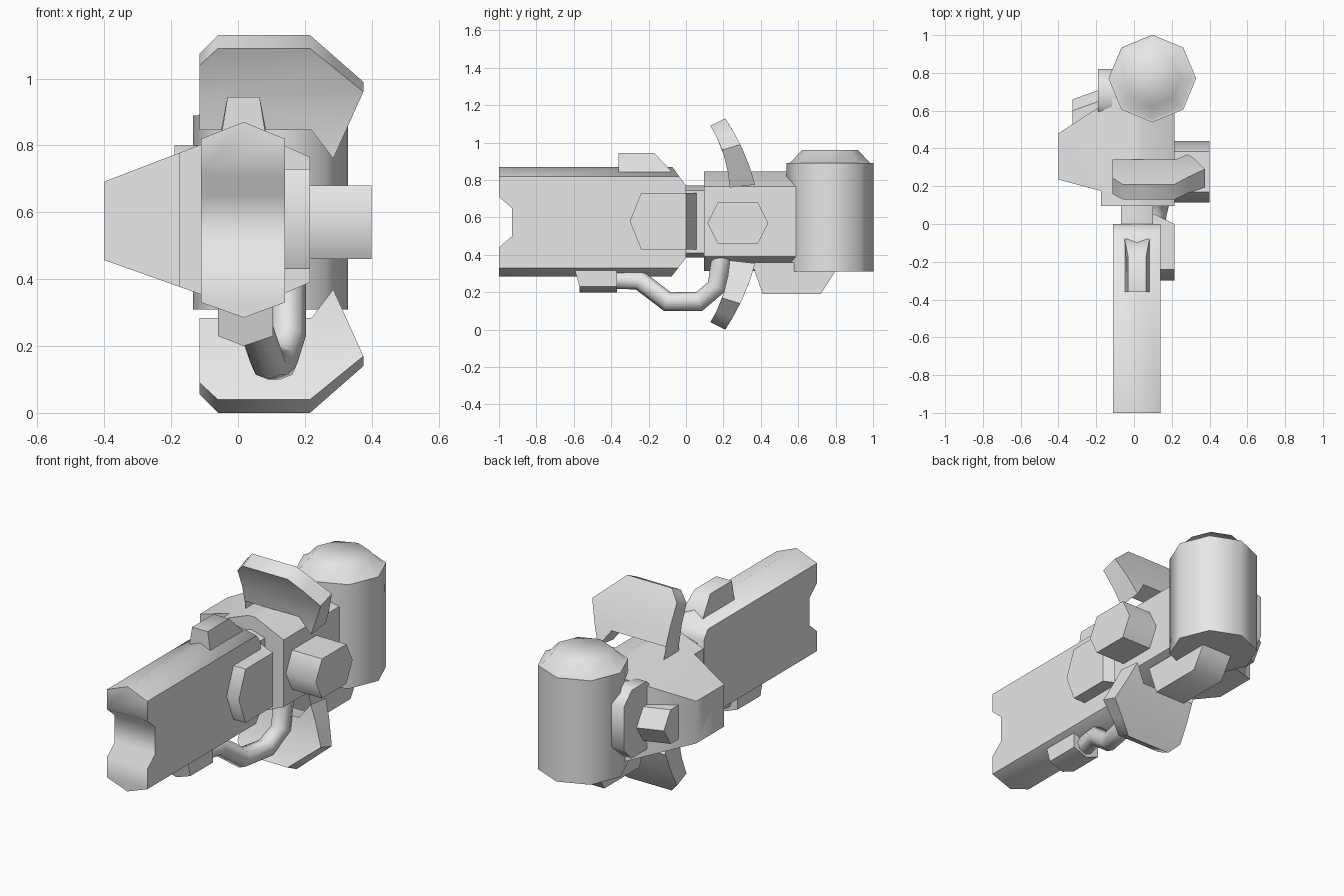
import bpy, bmesh, math
from mathutils import Vector

cube = bpy.data.objects.get("Cube")
if cube:
    bpy.data.objects.remove(cube, do_unlink=True)

grey = bpy.data.materials.new("light_grey")
grey.use_nodes = True
grey.diffuse_color = (0.8, 0.8, 0.8, 1)
grey.node_tree.nodes["Principled BSDF"].inputs["Base Color"].default_value = (0.8, 0.8, 0.8, 1)


def add_object(name, bm):
    bmesh.ops.recalc_face_normals(bm, faces=bm.faces)
    mesh = bpy.data.meshes.new(name)
    bm.to_mesh(mesh)
    bm.free()
    mesh.materials.append(grey)
    ob = bpy.data.objects.new(name, mesh)
    bpy.context.collection.objects.link(ob)
    return ob


def prism(name, profile, axis, lo, hi, shape=None):
    """Extrude a 2D profile along an axis; shape may then move each vertex."""
    bm = bmesh.new()
    rings = []
    for d in (lo, hi):
        ring = []
        for a, b in profile:
            co = [a, b]
            co.insert(axis, d)
            ring.append(bm.verts.new(co))
        rings.append(ring)
        bm.faces.new(ring)
    n = len(profile)
    for i in range(n):
        j = (i + 1) % n
        bm.faces.new((rings[0][i], rings[0][j], rings[1][j], rings[1][i]))
    if shape:
        for v in bm.verts:
            shape(v.co)
    return add_object(name, bm)


def intersect(ob, cutter):
    """Keep only the volume shared with the cutter, and remove the cutter."""
    mod = ob.modifiers.new("shared", 'BOOLEAN')
    mod.operation, mod.solver, mod.object = 'INTERSECT', 'EXACT', cutter
    bpy.context.view_layer.update()
    ev = ob.evaluated_get(bpy.context.evaluated_depsgraph_get())
    mesh = bpy.data.meshes.new_from_object(ev)
    ob.modifiers.clear()
    ob.data = mesh
    bpy.data.objects.remove(cutter, do_unlink=True)


X, Y, Z = 0, 1, 2
MID = 0.017

# Barrel: side outline with a notched muzzle, shared with a pointed section
barrel = prism("barrel", [(-1, .28), (-1, .44), (-.93, .5), (-.93, .65), (-1, .71), (-1, .88),
                          (-.08, .88), (0, .77), (0, .385), (-.08, .28)], X, -.2, .3)
intersect(barrel, prism("barrel_section", [(-.11, .33), (MID, .285), (.14, .33), (.14, .82),
                                           (MID, .87), (-.11, .82)], Y, -1.2, .2))

# Neck between barrel and body
prism("neck", [(-.07, .41), (MID, .385), (.1, .41), (.1, .745), (MID, .77), (-.07, .745)], Y, -.05, .2)


# Sight on top of the barrel
def narrow_top(co):
    if co.z > .9:
        co.x = MID + (co.x - MID) * .72


prism("sight", [(-.36, .83), (-.36, .945), (-.17, .945), (-.08, .85), (-.08, .83)], X, -.05, .083, narrow_top)


# Side plate with a slanted rear edge
def slant_rear(co):
    if co.x > .2 and co.y > 0:
        co.y = 0


prism("side_plate", [(-.3, .58), (-.24, .73), (.055, .73), (.055, .43), (-.24, .43)], X, .1, .215, slant_rear)

# Body: plan outline shared with a ridged section
body = prism("body", [(-.175, .095), (-.175, .175), (-.4, .235), (-.4, .48), (-.09, .68),
                      (.215, .68), (.215, .095)], Z, .2, .95)
intersect(body, prism("body_section", [(-.4, .457), (0, .315), (.04, .315), (.215, .39), (.215, .765),
                                       (.04, .845), (0, .845), (-.4, .692)], Y, 0, 1))

# Curved C-shaped guard, thickest at its middle
bm = bmesh.new()
half = [(-.115, .302), (.22, .302), (.285, .21), (.285, 0), (.375, 0), (.375, .425),
        (.215, .565), (-.06, .565), (-.115, .51)]
outline = half[:3] + half[5:]
loop = outline[::-1] + [(x, -z) for x, z in outline]
bm.faces.new([bm.verts.new((x, 0, z)) for x, z in loop])
for k in range(-5, 6):
    bmesh.ops.bisect_plane(bm, geom=bm.verts[:] + bm.edges[:] + bm.faces[:],
                           plane_co=(0, 0, k * .1), plane_no=(0, 0, 1))
front = bm.verts[:]
ext = bmesh.ops.extrude_face_region(bm, geom=bm.faces[:], use_keep_orig=True)
back = [g for g in ext["geom"] if isinstance(g, bmesh.types.BMVert)]
for v in back:
    v.co.y = .395 - .185 * (v.co.z / .565) ** 2
for v in front:
    v.co.y = .24 - .11 * abs(v.co.z / .565) ** 3
    v.co.z *= .93
for v in bm.verts:
    v.co.z += .565
add_object("curved_guard", bm)

# Hexagonal side stub through the guard
prism("side_stub", [(.115, .57), (.17, .68), (.385, .68), (.44, .57), (.385, .46), (.17, .46)], X, .2, .4)

# Octagonal tank with a domed lid
bm = bmesh.new()
rings = []
for r, z in ((.232, .31), (.232, .89), (.215, .89), (.15, .96)):
    rings.append([bm.verts.new((.097 + r * math.cos(i * math.pi / 4), .77 + r * math.sin(i * math.pi / 4), z))
                  for i in range(8)])
for lower, upper in zip(rings, rings[1:]):
    for i in range(8):
        j = (i + 1) % 8
        bm.faces.new((lower[i], lower[j], upper[j], upper[i]))
bm.faces.new(rings[0])
bm.faces.new(rings[-1])
add_object("tank", bm)

# Block under the tank
prism("tank_foot", [(.35, .36), (.41, .19), (.72, .19), (.8, .315), (.8, .36)], X, .0, .19)

# Chamfered clamp beside the tank, and the knob on it
prism("clamp", [(.55, .49), (.62, .42), (.75, .42), (.82, .49), (.82, .73), (.75, .8), (.62, .8), (.55, .73)],
      X, -.19, 0)


def taper_knob(co):
    if co.x < -.3 and co.y > .6:
        co.y -= .08


prism("clamp_knob", [(.45, .48), (.68, .48), (.74, .575), (.68, .67), (.45, .67)], X, -.325, -.1, taper_knob)

# Mount under the barrel
prism("guard_mount", [(-.06, .34), (-.06, .23), (MID, .2), (.105, .23), (.105, .34)], Y, -.6, -.37,
      lambda co: setattr(co, "y", co.y + .03) if co.z < .25 and co.y < -.5 else None)

# Bent tube from the mount to the body
path = [(.02, -.4, .27), (.05, -.25, .265), (.09, -.1, .15), (.125, .07, .15), (.15, .165, .23), (.15, .19, .39)]
bm = bmesh.new()
points = [Vector(p) for p in path]
rings = []
for i, p in enumerate(points):
    prev, nxt = points[max(i - 1, 0)], points[min(i + 1, len(points) - 1)]
    side = Vector((1, 0, 0))
    up = side.cross(nxt - prev).normalized()
    rings.append([bm.verts.new(p + .053 * (side * math.cos(a) + up * math.sin(a)))
                  for a in (k * math.pi / 4 for k in range(8))])
for one, two in zip(rings, rings[1:]):
    for i in range(8):
        j = (i + 1) % 8
        bm.faces.new((one[i], one[j], two[j], two[i]))
bm.faces.new(rings[0])
bm.faces.new(rings[-1])
add_object("bent_tube", bm)

# Smooth shading with sharp edges kept
bpy.ops.object.select_all(action='DESELECT')
for ob in bpy.context.scene.objects:
    if ob.type == 'MESH':
        ob.select_set(True)
        bpy.context.view_layer.objects.active = ob
bpy.ops.object.shade_smooth_by_angle(angle=math.radians(58))
